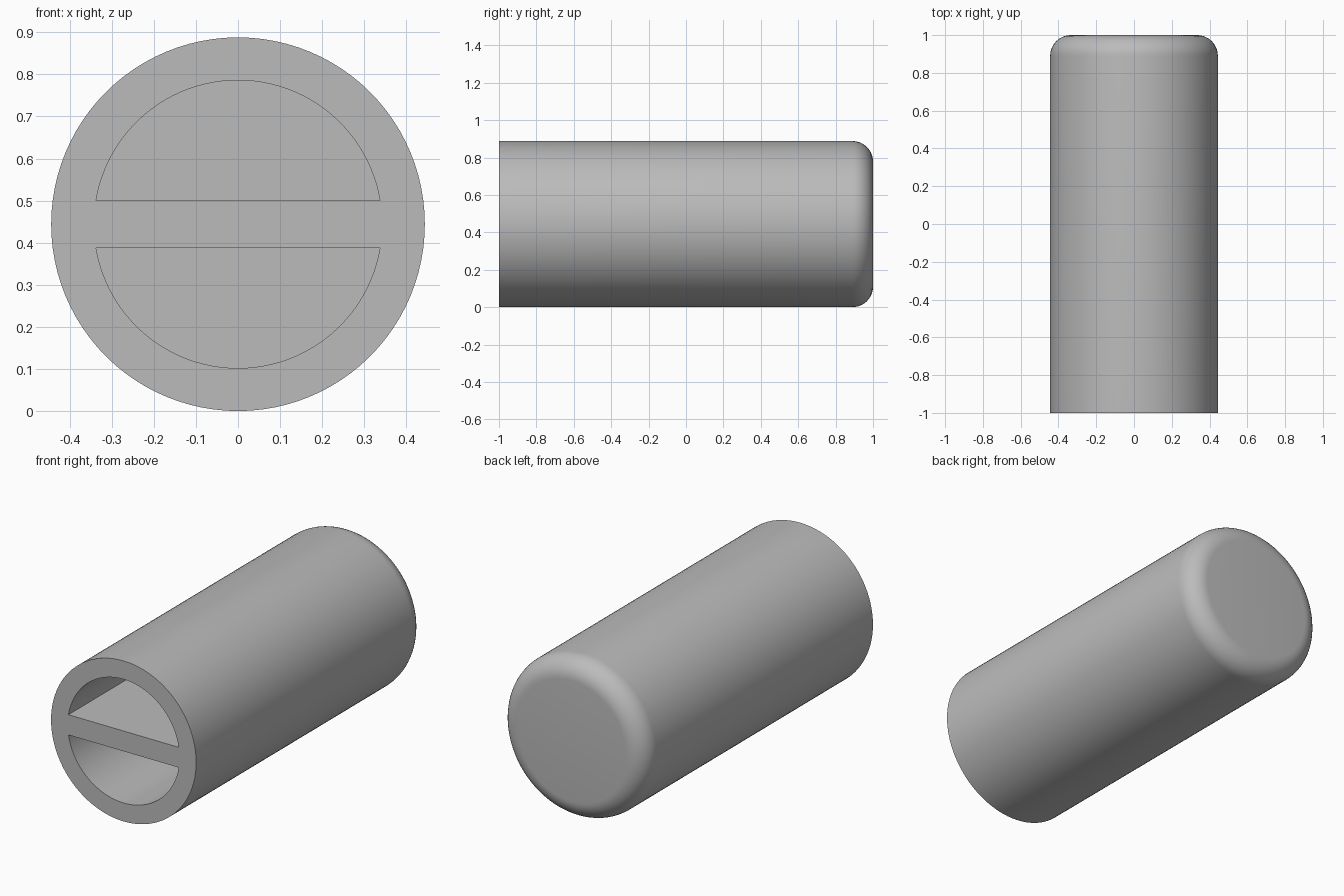
import bpy, bmesh, math

if "Cube" in bpy.data.objects:
    bpy.data.objects.remove(bpy.data.objects["Cube"])

R, FILLET, BORE, BAR = 0.444, 0.11, 0.342, 0.056   # radii and half bar thickness
FRONT, BACK, FLOOR = -1.0, 1.0, 0.89               # positions along y
SEG, ROUND = 96, 10

grey = bpy.data.materials.new("grey")
grey.diffuse_color = (0.5, 0.5, 0.5, 1)
grey.use_nodes = True
grey.node_tree.nodes["Principled BSDF"].inputs["Base Color"].default_value = grey.diffuse_color


def loft(name, rings):
    """Closed solid through rings of equal point count."""
    bm = bmesh.new()
    loops = [[bm.verts.new(p) for p in ring] for ring in rings]
    n = len(loops[0])
    for a, b in zip(loops, loops[1:]):
        for i in range(n):
            j = (i + 1) % n
            bm.faces.new((a[i], a[j], b[j], b[i]))
    bm.faces.new(loops[0])
    bm.faces.new(loops[-1])
    bmesh.ops.recalc_face_normals(bm, faces=bm.faces)
    mesh = bpy.data.meshes.new(name)
    bm.to_mesh(mesh)
    bm.free()
    obj = bpy.data.objects.new(name, mesh)
    bpy.context.collection.objects.link(obj)
    mesh.materials.append(grey)
    return obj


def circle(r, y):
    return [(r * math.cos(2 * math.pi * i / SEG), y, R + r * math.sin(2 * math.pi * i / SEG))
            for i in range(SEG)]


def half_disc(side, y):
    start = math.asin(BAR / BORE)
    angles = [start + (math.pi - 2 * start) * i / 48 for i in range(49)]
    return [(BORE * math.cos(a), y, R + side * BORE * math.sin(a)) for a in angles]


# Cylinder body with a rounded back end
rings = [circle(R, FRONT)]
for k in range(ROUND + 1):
    a = math.pi / 2 * k / ROUND
    rings.append(circle(R - FILLET + FILLET * math.cos(a), BACK - FILLET + FILLET * math.sin(a)))
body = loft("body", rings)

# Two half-round cavities, leaving a bar across the middle
cutters = []
for side, label in ((1, "upper"), (-1, "lower")):
    cutter = loft(label + "_cavity_cutter",
                  [half_disc(side, FRONT - 0.1), half_disc(side, FLOOR)])
    cutter.hide_render = True
    mod = body.modifiers.new(label + "_cavity", 'BOOLEAN')
    mod.operation, mod.solver, mod.object = 'DIFFERENCE', 'EXACT', cutter
    cutters.append(cutter)

bpy.context.view_layer.objects.active = body
body.select_set(True)
for mod in list(body.modifiers):
    bpy.ops.object.modifier_apply(modifier=mod.name)
for cutter in cutters:
    bpy.data.objects.remove(cutter)

# Smooth walls with crisp rims
bpy.ops.object.select_all(action='DESELECT')
body.select_set(True)
bpy.ops.object.shade_smooth_by_angle(angle=math.radians(30))
